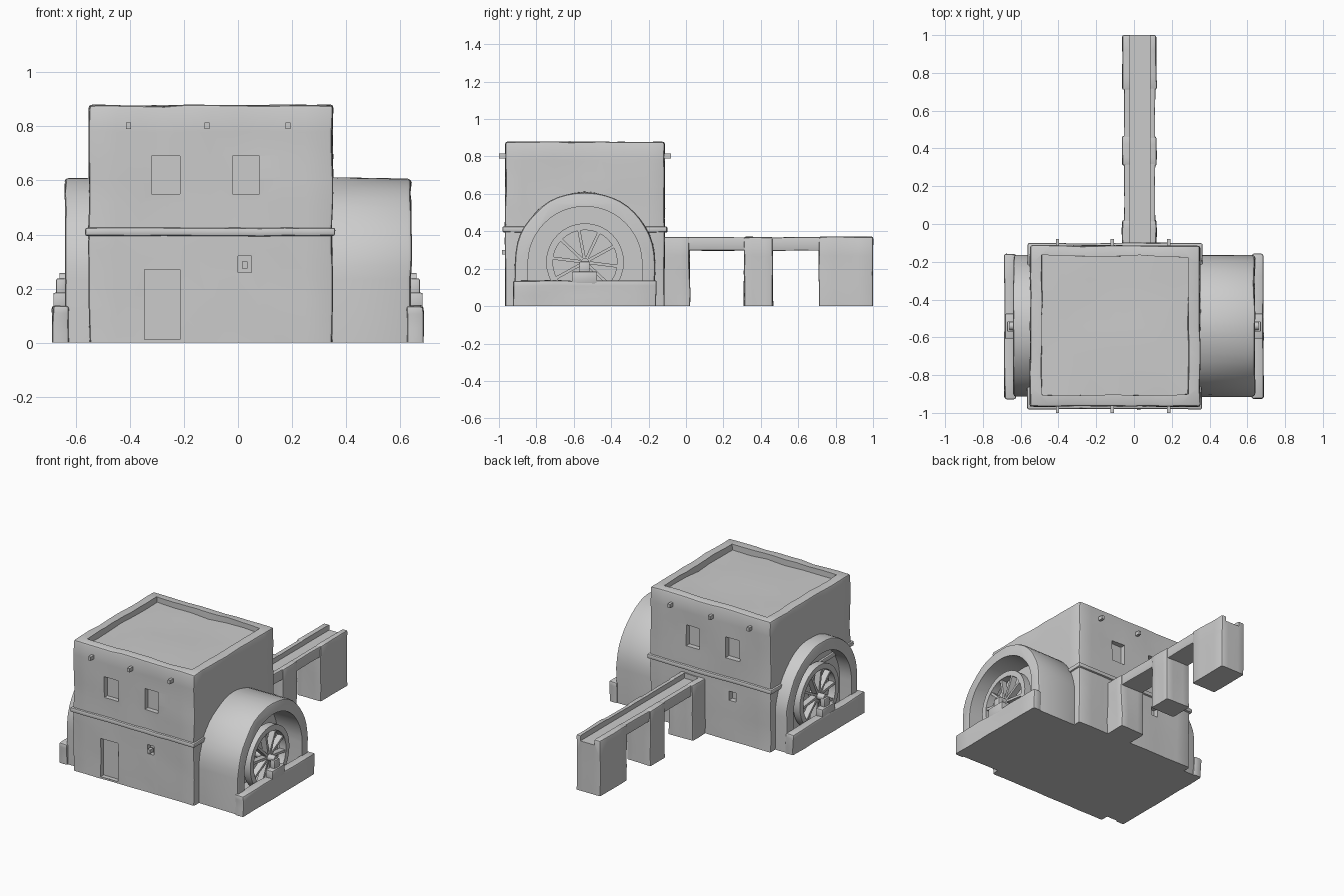
import bpy, bmesh, math
from mathutils import Vector, Matrix, noise

if "Cube" in bpy.data.objects:
    bpy.data.objects.remove(bpy.data.objects["Cube"])


def finish(bm, name, rough=0.0):
    """Turn a bmesh into an object, optionally with a hand-plastered wobble."""
    if rough:
        for v in bm.verts:
            v.co += noise.noise_vector(v.co * 7.0) * rough
            v.co.z = max(v.co.z, 0.0) if v.co.z > 0.02 else 0.0
    bmesh.ops.recalc_face_normals(bm, faces=bm.faces)
    me = bpy.data.meshes.new(name)
    bm.to_mesh(me)
    bm.free()
    ob = bpy.data.objects.new(name, me)
    bpy.context.collection.objects.link(ob)
    return ob


def soften(bm, bevel):
    """Round the sharp edges, then subdivide the long ones."""
    if bevel:
        edges = [e for e in bm.edges if e.calc_face_angle(0) > 0.6
                 and max(v.co.z for v in e.verts) > 0.001]
        bmesh.ops.bevel(bm, geom=edges, offset=bevel, segments=2, profile=0.5, affect='EDGES')
    return bm


def box(name, x, y, z, bevel=0.0, rough=0.0, cuts=0, s=1):
    bm = bmesh.new()
    bmesh.ops.create_cube(bm, size=1)
    for v in bm.verts:
        v.co = Vector((s * x[v.co.x > 0], y[v.co.y > 0], z[v.co.z > 0]))
    bmesh.ops.recalc_face_normals(bm, faces=bm.faces)
    soften(bm, bevel)
    if cuts:
        long = [e for e in bm.edges if e.calc_length() > 0.1]
        bmesh.ops.subdivide_edges(bm, edges=long, cuts=cuts, use_grid_fill=True)
    return finish(bm, name, rough)


def prism(name, profile, x0, x1, bevel=0.0, rough=0.0):
    """Extrude a (y, z) outline along x."""
    bm = bmesh.new()
    f = bm.faces.new([bm.verts.new((x0, y, z)) for y, z in profile])
    r = bmesh.ops.extrude_face_region(bm, geom=[f])
    for v in r['geom']:
        if isinstance(v, bmesh.types.BMVert):
            v.co.x = x1
    bmesh.ops.recalc_face_normals(bm, faces=bm.faces)
    soften(bm, bevel)
    return finish(bm, name, rough)


def arch(r, zc, z0, n=24):
    pts = [(YC + r * math.cos(math.pi * i / n), zc + r * math.sin(math.pi * i / n))
           for i in range(n + 1)]
    return [(YC + r, z0)] + pts + [(YC - r, z0)]


def cut(ob, cutters):
    bpy.context.view_layer.objects.active = ob
    for c in cutters:
        c.hide_render = True
        m = ob.modifiers.new("cut", 'BOOLEAN')
        m.operation, m.solver, m.object = 'DIFFERENCE', 'EXACT', c
        bpy.ops.object.modifier_apply(modifier=m.name)
        bpy.data.objects.remove(c)


YC = -0.54                       # centre of the wheels along y
FRONT, BACK = -0.965, -0.115     # main walls

# main house with roof recess, windows and door
house = box("house", (-0.55, 0.35), (FRONT, BACK), (0, 0.878), 0.012, 0.007, 9)
holes = [box("roof_cut", (-0.49, 0.29), (-0.905, -0.17), (0.84, 1), 0, 0.012, 5)]
for y in ((FRONT - 0.1, FRONT + 0.035), (BACK - 0.035, BACK + 0.1)):
    for x in ((-0.32, -0.215), (-0.02, 0.08)):
        holes.append(box("window_cut", x, y, (0.55, 0.69)))
holes += [
    box("door_cut", (-0.345, -0.215), (FRONT - 0.1, FRONT + 0.03), (0.012, 0.27)),
    box("small_window_cut", (0.0, 0.05), (FRONT - 0.1, FRONT + 0.035), (0.26, 0.32)),
    box("small_window_cut", (-0.29, -0.24), (BACK - 0.035, BACK + 0.1), (0.27, 0.33)),
]
cut(house, holes)

# string course round the house and beam ends under the roof
box("string_course", (-0.563, 0.361), (FRONT - 0.014, BACK + 0.014), (0.395, 0.425), 0.008, 0.005, 9)
for x in (-0.405, -0.115, 0.185):
    for y in ((-1.0, -0.94), (-0.14, -0.08)):
        box("roof_beam", (x - 0.009, x + 0.009), y, (0.79, 0.815))
box("window_peg", (0.015, 0.035), (-0.985, -0.95), (0.275, 0.3))


# wheel housings on both sides
for s, side in ((1, "right"), (-1, "left")):
    inner = 0.46 if s > 0 else 0.5
    housing = prism(side + "_housing", arch(0.375, 0.235, 0), s * 0.3, s * 0.64, 0.014, 0.007)
    cut(housing, [prism("arch_cut", arch(0.305, 0.228, 0.04), s * inner, s * 0.8)])
    box(side + "_trough_wall", (0.625, 0.685), (-0.925, -0.16), (0, 0.137), 0.01, 0.006, 6, s)
    box(side + "_bearing_base", (0.632, 0.683), (-0.61, -0.475), (0.12, 0.185), 0.006, 0, 0, s)
    box(side + "_bearing_top", (0.638, 0.672), (-0.57, -0.515), (0.17, 0.238), 0.006, 0, 0, s)

    # water wheel: rim, spokes and axle
    bm = bmesh.new()
    n, x0, x1 = 32, s * 0.565, s * 0.615
    rings = []
    for i in range(n):
        a = 2 * math.pi * i / n
        rings.append([bm.verts.new((x, YC + r * math.cos(a), 0.235 + r * math.sin(a)))
                      for x, r in ((x0, 0.172), (x1, 0.172), (x1, 0.208), (x0, 0.208))])
    for i in range(n):
        a, b = rings[i], rings[(i + 1) % n]
        for k in range(4):
            bm.faces.new((a[k], a[(k + 1) % 4], b[(k + 1) % 4], b[k]))
    for i in range(10):
        m = (Matrix.Translation((s * 0.59, YC, 0.235))
             @ Matrix.Rotation(2 * math.pi * (i + 0.3) / 10, 4, 'X')
             @ Matrix.Translation((0, 0, 0.095)) @ Matrix.Diagonal((0.04, 0.016, 0.18, 1)))
        bmesh.ops.create_cube(bm, size=1, matrix=m)
    bmesh.ops.create_cone(bm, cap_ends=True, segments=12, radius1=0.022, radius2=0.022, depth=0.2,
                          matrix=Matrix.Translation((s * 0.56, YC, 0.235))
                          @ Matrix.Rotation(math.pi / 2, 4, 'Y'))
    finish(bm, side + "_water_wheel")

# aqueduct: piers and channel deck, with the water groove cut through all
groove = ((-0.02, 0.085), (-0.105, 1.1), (0.335, 0.5))
for y in ((-0.15, 0.02), (0.31, 0.465), (0.71, 1.0)):
    pier = box("aqueduct_pier", (-0.062, 0.118), y, (0, 0.37), 0.01, 0.005, 3)
    cut(pier, [box("groove_cut", *groove)])
deck = box("aqueduct_deck", (-0.052, 0.112), (-0.14, 0.985), (0.297, 0.368), 0.006, 0.003, 8)
cut(deck, [box("groove_cut", *groove)])

# smooth shading with sharp edges kept
bpy.ops.object.select_all(action='DESELECT')
for ob in bpy.context.scene.objects:
    ob.select_set(True)
bpy.context.view_layer.objects.active = house
bpy.ops.object.shade_smooth_by_angle(angle=math.radians(35))
